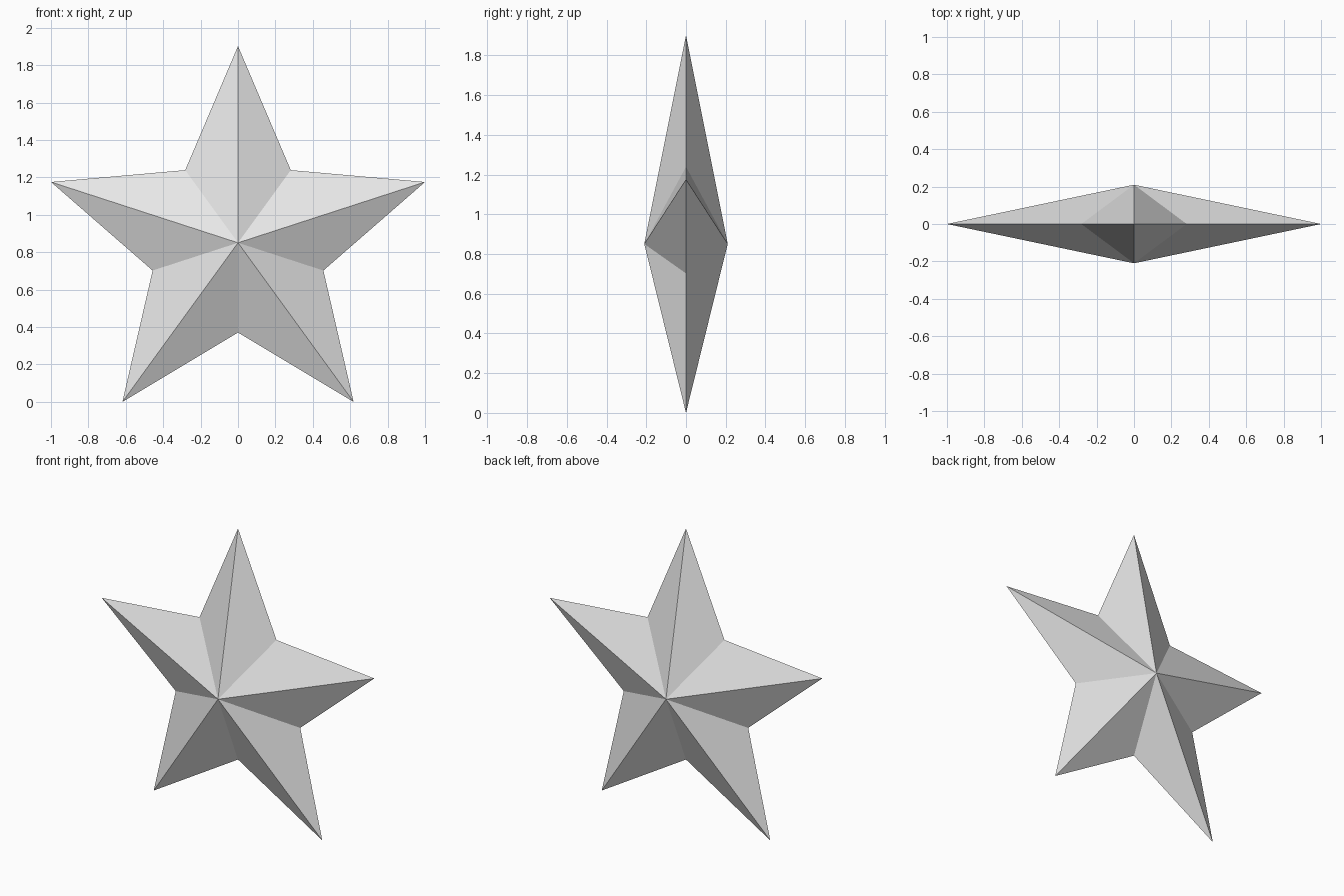
import bpy
import bmesh
from math import sin, cos, pi

cube = bpy.data.objects.get("Cube")
if cube:
    bpy.data.objects.remove(cube, do_unlink=True)

POINTS = 5
OUTER = 1 / sin(2 * pi / POINTS)      # tips of the side arms reach x = 1
INNER = 0.48
DEPTH = 0.21
CENTRE_Z = OUTER * cos(pi / POINTS)   # lower tips rest on the ground

# Plain grey material
grey = bpy.data.materials.new("light grey")
grey.use_nodes = True
colour = (0.8, 0.8, 0.8, 1)
grey.diffuse_color = colour
grey.node_tree.nodes["Principled BSDF"].inputs["Base Color"].default_value = colour

# Star outline, alternating tips and notches
bm = bmesh.new()
rim = []
for i in range(2 * POINTS):
    radius = INNER if i % 2 else OUTER
    angle = i * pi / POINTS
    rim.append(bm.verts.new((radius * sin(angle), 0, CENTRE_Z + radius * cos(angle))))

# Faceted front and back rising to a central peak
for y in (-DEPTH, DEPTH):
    peak = bm.verts.new((0, y, CENTRE_Z))
    for a, b in zip(rim, rim[1:] + rim[:1]):
        bm.faces.new((peak, a, b))
bmesh.ops.recalc_face_normals(bm, faces=bm.faces)

mesh = bpy.data.meshes.new("star")
bm.to_mesh(mesh)
bm.free()
mesh.materials.append(grey)
bpy.context.collection.objects.link(bpy.data.objects.new("star", mesh))
